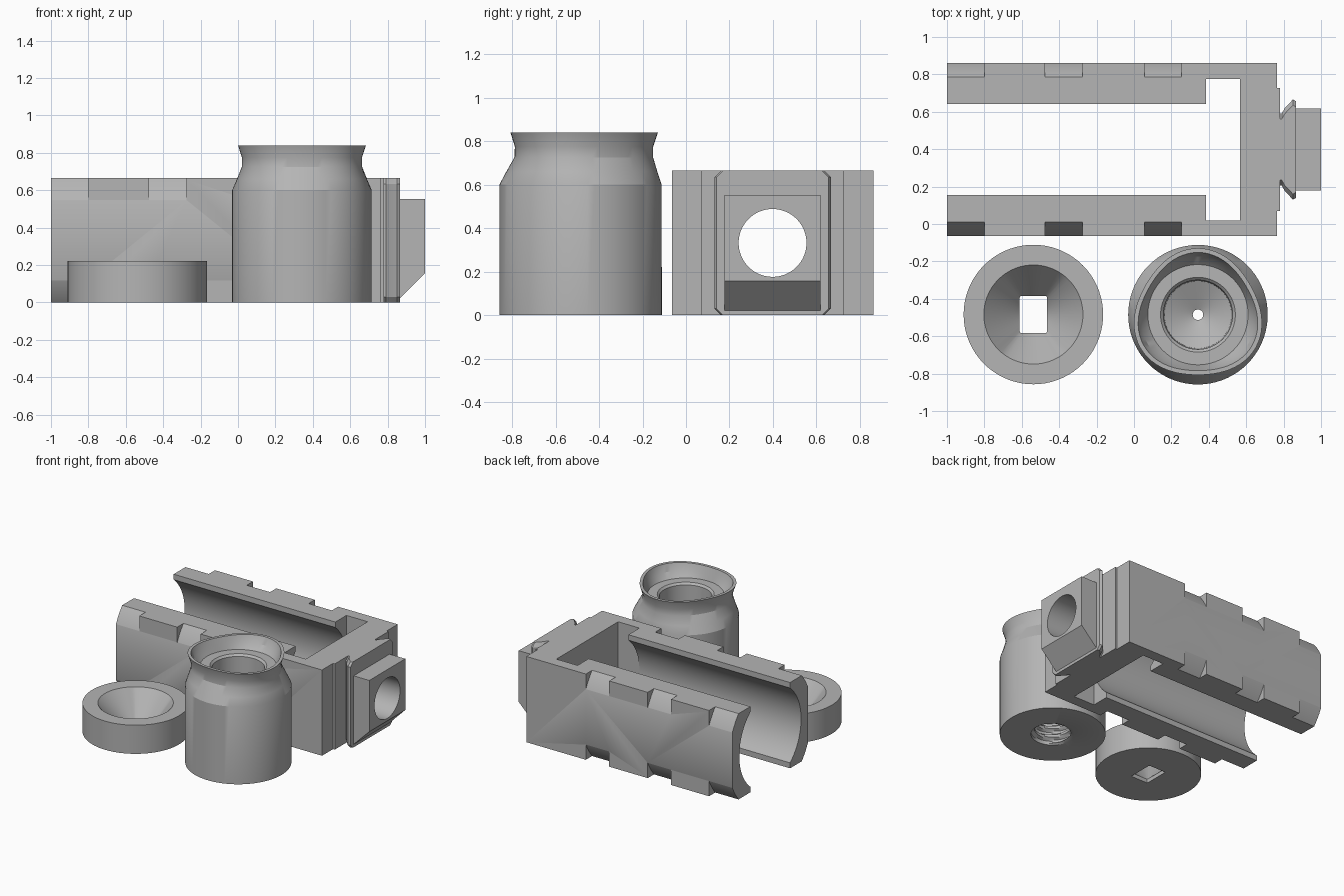
import bpy, bmesh
from math import sin, cos, pi, radians

old = bpy.data.objects.get("Cube")
if old:
    bpy.data.objects.remove(old, do_unlink=True)

grey = bpy.data.materials.new("plain grey")
grey.use_nodes = True
grey.diffuse_color = (0.46, 0.46, 0.46, 1)
grey.node_tree.nodes["Principled BSDF"].inputs["Base Color"].default_value = grey.diffuse_color

N = 72
AXIS_Y, AXIS_Z = 0.398, 0.332      # bore axis of the housing
HEIGHT = 2 * AXIS_Z


def loft(name, rings, looped=False):
    """Skin equal-sized rings; either cap both ends or join last to first."""
    bm = bmesh.new()
    rows = [[bm.verts.new(p) for p in ring] for ring in rings]
    n = len(rows[0])
    pairs = list(zip(rows, rows[1:]))
    if looped:
        pairs.append((rows[-1], rows[0]))
    else:
        bm.faces.new(rows[0])
        bm.faces.new(rows[-1])
    for a, b in pairs:
        for i in range(n):
            j = (i + 1) % n
            bm.faces.new((a[i], a[j], b[j], b[i]))
    bmesh.ops.recalc_face_normals(bm, faces=bm.faces)
    mesh = bpy.data.meshes.new(name)
    bm.to_mesh(mesh)
    bm.free()
    mesh.materials.append(grey)
    obj = bpy.data.objects.new(name, mesh)
    bpy.context.collection.objects.link(obj)
    return obj


def select(obj):
    bpy.ops.object.select_all(action="DESELECT")
    obj.select_set(True)
    bpy.context.view_layer.objects.active = obj


def smooth(obj):
    select(obj)
    bpy.ops.object.shade_smooth_by_angle(angle=radians(25))


def combine(target, tool, operation="DIFFERENCE"):
    mod = target.modifiers.new("combine", "BOOLEAN")
    mod.operation, mod.object, mod.solver = operation, tool, "EXACT"
    select(target)
    bpy.ops.object.modifier_apply(modifier=mod.name)
    bpy.data.objects.remove(tool, do_unlink=True)


def polar(x, y, z, radius):
    """Horizontal ring; radius is a function of the angle."""
    ring = []
    for i in range(N):
        a = 2 * pi * i / N
        r = radius(a)
        ring.append((x + r * cos(a), y + r * sin(a), z))
    return ring


def circle_x(x, r):
    return [(x, AXIS_Y + r * cos(2 * pi * i / N), AXIS_Z + r * sin(2 * pi * i / N))
            for i in range(N)]


def rod(x0, x1, r):
    return loft("cutter", [circle_x(x0, r), circle_x(x1, r)])


def section(x, w, z0, z1):
    """Rectangle across the bore axis."""
    return [(x, AXIS_Y + s * w, z) for s, z in ((-1, z0), (1, z0), (1, z1), (-1, z1))]


def block(x0, x1, w, z0=0, z1=HEIGHT):
    return loft("block", [section(x0, w, z0, z1), section(x1, w, z0, z1)])


def clipped(x, w, c=0.03):
    """Full-height rectangle with its corners cut off."""
    h = AXIS_Z
    pts = ((w, c - h), (w, h - c), (w - c, h), (c - w, h),
           (-w, h - c), (-w, c - h), (c - w, -h), (w - c, -h))
    return [(x, AXIS_Y + y, AXIS_Z + z) for y, z in pts]


# Housing: block with a round channel, open at top, bottom and one end
housing = block(-1, 0.765, 0.463)
housing.name = "housing"
combine(housing, rod(-1.1, 0.386, 0.378))
combine(housing, block(-1.1, 0.45, 0.243, -0.1, 0.8))
combine(housing, block(0.385, 0.567, 0.378, -0.1, 0.8))

# Clamp grooves across the outer corners
for x0, x1 in ((-1.1, -0.8), (-0.475, -0.275), (0.055, 0.255)):
    groove = loft("cutter", [circle_x(x0, 0.51), circle_x(x0, 0.75),
                             circle_x(x1, 0.75), circle_x(x1, 0.51)], looped=True)
    combine(housing, groove)

# Nozzle end: step plate, lipped flange and snout
combine(housing, block(0.74, 0.78, 0.328), "UNION")
flange = loft("flange", [clipped(0.75, 0.193), clipped(0.79, 0.193),
                         clipped(0.805, 0.22), clipped(0.85, 0.268), clipped(0.866, 0.258)])
combine(housing, flange, "UNION")
snout = loft("snout", [section(0.84, 0.22, 0.022, 0.553), section(0.866, 0.22, 0.022, 0.553),
                       section(1, 0.22, 0.156, 0.553)])
combine(housing, snout, "UNION")
combine(housing, rod(0.5, 1.1, 0.156))
smooth(housing)

# Cap: low round dish funnelling into a rectangular hole
CX, CY = -0.538, -0.484


def rect_radius(a):
    return min(0.074 / max(abs(cos(a)), 1e-6), 0.099 / max(abs(sin(a)), 1e-6))


cap = loft("cap", [polar(CX, CY, 0, lambda a: 0.373), polar(CX, CY, 0.222, lambda a: 0.373),
                   polar(CX, CY, 0.222, lambda a: 0.265), polar(CX, CY, 0.03, rect_radius),
                   polar(CX, CY, 0, rect_radius)], looped=True)
smooth(cap)

# Jar: round body, three-lobed flared rim, stepped bowl, threaded socket below
JX, JY = 0.342, -0.485


def jar_ring(z, r, lobe=0.0):
    return polar(JX, JY, z, lambda a: r + lobe * cos(3 * (a - pi / 2)))


def thread_ring(z, pitch=0.07):
    def radius(a):
        t = (z / pitch + a / (2 * pi)) % 1
        return 0.128 + 0.025 * min(1, max(0, 3 * abs(2 * t - 1) - 1))
    return polar(JX, JY, z, radius)


profile = [(0, 0.373, 0), (0.6, 0.373, 0), (0.66, 0.347, 0.006), (0.725, 0.319, 0.015),
           (0.775, 0.318, 0.016), (0.84, 0.339, 0.017), (0.84, 0.316, 0.017),
           (0.785, 0.296, 0.015), (0.745, 0.268, 0), (0.745, 0.2, 0), (0.73, 0.185, 0),
           (0.45, 0.18, 0), (0.38, 0.028, 0), (0.32, 0.028, 0), (0.32, 0.15, 0)]
rings = [jar_ring(*p) for p in profile]
rings += [thread_ring(0.31 - 0.01 * i) for i in range(31)]
rings.append(jar_ring(0, 0.153))
jar = loft("jar", rings, looped=True)
smooth(jar)
